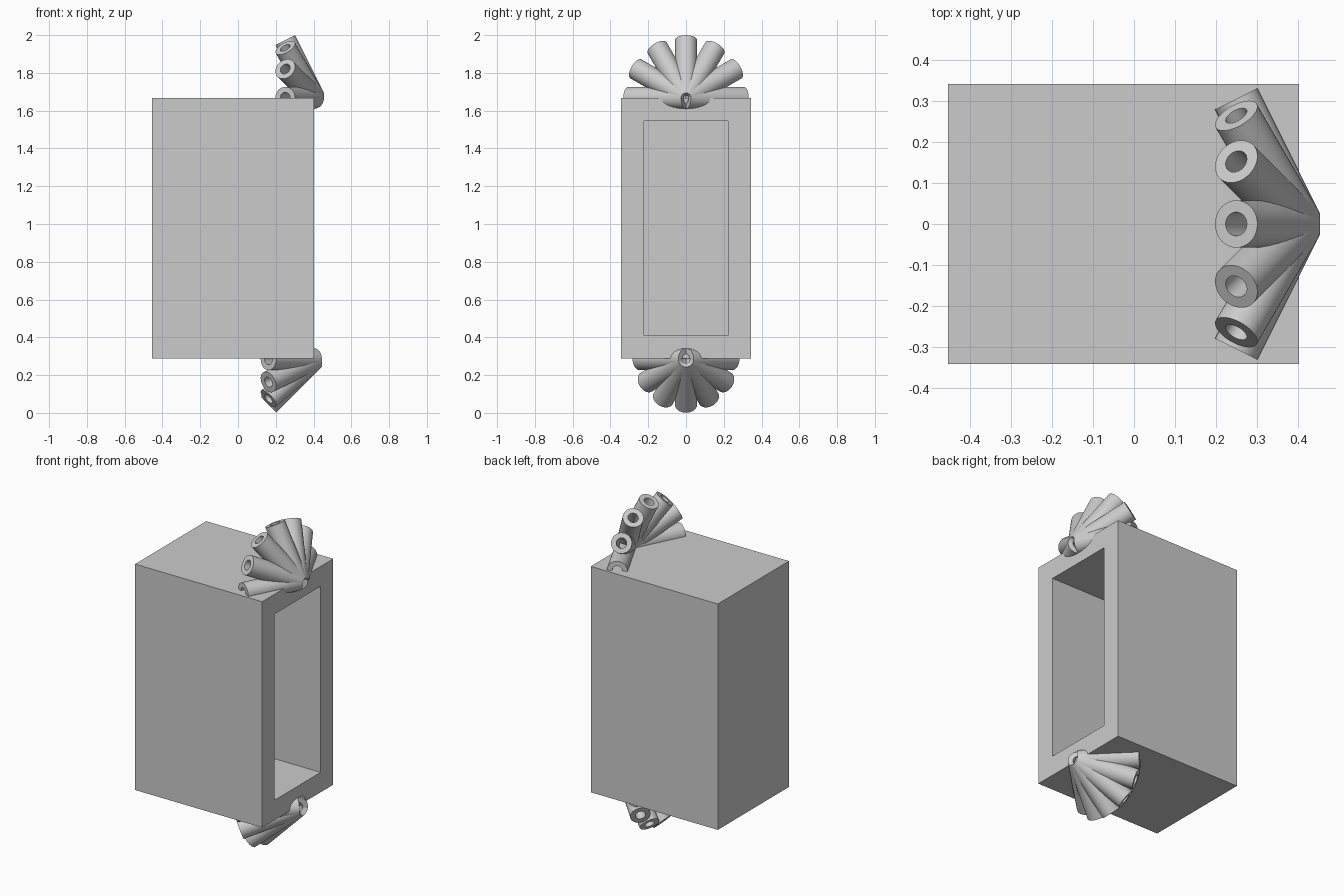
import bpy, bmesh, math
from mathutils import Vector, Matrix

if "Cube" in bpy.data.objects:
    bpy.data.objects.remove(bpy.data.objects["Cube"], do_unlink=True)

# One plain grey for everything
grey = bpy.data.materials.new("plain_grey")
grey.use_nodes = True
COLOUR = (0.6, 0.6, 0.6, 1)
grey.diffuse_color = COLOUR
grey.node_tree.nodes["Principled BSDF"].inputs["Base Color"].default_value = COLOUR

X_BACK, X_OPEN = -0.455, 0.403
HALF_Y = 0.343
Z_LOW, Z_HIGH = 0.289, 1.668
WALL = 0.172
TUBE_LENGTH, TUBE_RADIUS = 0.342, 0.058


def add_object(name, bm):
    mesh = bpy.data.meshes.new(name)
    bm.to_mesh(mesh)
    bm.free()
    mesh.materials.append(grey)
    obj = bpy.data.objects.new(name, mesh)
    bpy.context.collection.objects.link(obj)
    return obj


# Thick-walled box, hollow from the +x side
bm = bmesh.new()
bmesh.ops.create_cube(bm, size=1)
bmesh.ops.scale(bm, verts=bm.verts, vec=(X_OPEN - X_BACK, 2 * HALF_Y, Z_HIGH - Z_LOW))
bmesh.ops.translate(bm, verts=bm.verts, vec=((X_OPEN + X_BACK) / 2, 0, (Z_HIGH + Z_LOW) / 2))
bm.normal_update()
opening = max(bm.faces, key=lambda f: f.normal.x)
bmesh.ops.inset_region(bm, faces=[opening], thickness=WALL)
pushed = bmesh.ops.extrude_discrete_faces(bm, faces=[opening])["faces"][0]
bmesh.ops.translate(bm, verts=pushed.verts, vec=(X_BACK + WALL - X_OPEN, 0, 0))
add_object("hollow_box", bm)


def tube(name, base, direction):
    """Hollow tube running from base along direction."""
    bm = bmesh.new()
    half = TUBE_RADIUS / 2
    corners = [(half, 0), (TUBE_RADIUS, 0), (TUBE_RADIUS, TUBE_LENGTH), (half, TUBE_LENGTH)]
    verts = [bm.verts.new((r, 0, z)) for r, z in corners]
    edges = [bm.edges.new((verts[i], verts[(i + 1) % 4])) for i in range(4)]
    bmesh.ops.spin(bm, geom=verts + edges, axis=(0, 0, 1), cent=(0, 0, 0),
                   angle=math.tau, steps=40, use_duplicate=False)
    bmesh.ops.remove_doubles(bm, verts=bm.verts, dist=0.0001)
    bmesh.ops.recalc_face_normals(bm, faces=bm.faces)
    turn = direction.to_track_quat("Z", "Y").to_matrix().to_4x4()
    bm.transform(Matrix.Translation(base) @ turn)
    obj = add_object(name, bm)
    bpy.ops.object.select_all(action="DESELECT")
    obj.select_set(True)
    bpy.context.view_layer.objects.active = obj
    bpy.ops.object.shade_smooth_by_angle(angle=math.radians(35))


def tube_fan(name, height, side, lean):
    """Half circle of seven tubes leaning back over the box."""
    for i in range(7):
        a = math.pi * i / 6
        direction = Vector((-math.sin(lean),
                            math.cos(lean) * math.cos(a),
                            side * math.cos(lean) * math.sin(a)))
        tube(f"{name}_{i + 1}", Vector((X_OPEN, 0, height)), direction)


tube_fan("upper_tube", Z_HIGH, 1, math.atan(0.5))
tube_fan("lower_tube", Z_LOW - 0.005, -1, math.radians(45))
